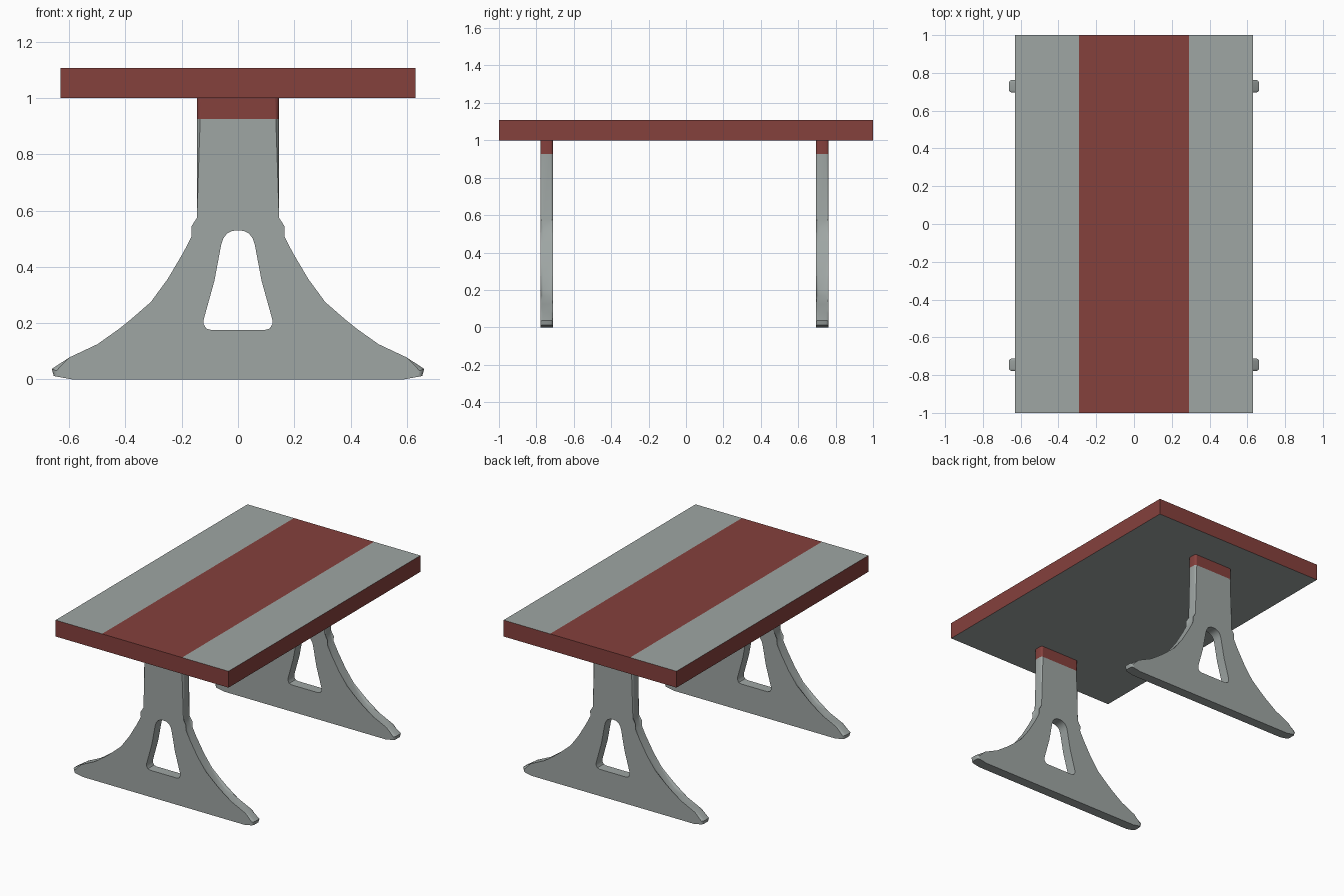
import bpy, bmesh, math

if "Cube" in bpy.data.objects:
    bpy.data.objects.remove(bpy.data.objects["Cube"])


def material(name, rgb):
    m = bpy.data.materials.new(name)
    m.diffuse_color = (*rgb, 1)
    m.use_nodes = True
    m.node_tree.nodes["Principled BSDF"].inputs["Base Color"].default_value = m.diffuse_color
    return m


GREY = material("pale_grey", (0.345, 0.38, 0.37))
RED = material("brick_red", (0.235, 0.052, 0.046))


def cut(bm, co, no):
    bmesh.ops.bisect_plane(bm, geom=bm.verts[:] + bm.edges[:] + bm.faces[:],
                           plane_co=co, plane_no=no)


def finish(bm, name):
    me = bpy.data.meshes.new(name)
    bm.to_mesh(me)
    bm.free()
    me.materials.append(GREY)
    me.materials.append(RED)
    ob = bpy.data.objects.new(name, me)
    bpy.context.collection.objects.link(ob)
    return ob


# Tabletop: grey slab with red rim and red centre stripe
bm = bmesh.new()
bmesh.ops.create_cube(bm, size=1)
for v in bm.verts:
    v.co = (v.co.x * 1.262, v.co.y * 2, 1.054 + v.co.z * 0.108)
for x in (-0.292, 0.292):
    cut(bm, (x, 0, 0), (1, 0, 0))
bm.normal_update()
for f in bm.faces:
    rim = abs(f.normal.z) < 0.5
    stripe = f.normal.z > 0.5 and abs(f.calc_center_median().x) < 0.29
    f.material_index = 1 if rim or stripe else 0
finish(bm, "tabletop")

# Right half of a trestle leg: outer outline, then the window outline (x, z)
OUTER = [(0, 0), (0.59, 0), (0.655, 0.012), (0.662, 0.037), (0.60, 0.078),
         (0.50, 0.125), (0.415, 0.168), (0.375, 0.2), (0.31, 0.275),
         (0.25, 0.357), (0.195, 0.45), (0.165, 0.508), (0.152, 0.54),
         (0.146, 0.575), (0.146, 1.0), (0, 1.0)]
HOLE = [(0, 0.53), (0.02, 0.528), (0.04, 0.518), (0.053, 0.5), (0.06, 0.478),
        (0.084, 0.35), (0.122, 0.213), (0.122, 0.196), (0.113, 0.181),
        (0.097, 0.176), (0, 0.176)]
HALF = 0.033


def leg(name, y):
    bm = bmesh.new()
    pts = OUTER + HOLE
    front = [bm.verts.new((x, -HALF, z)) for x, z in pts]
    back = [bm.verts.new((x, HALF, z)) for x, z in pts]
    bm.faces.new(front)
    bm.faces.new(back[::-1])
    for i in range(len(pts)):
        j = (i + 1) % len(pts)
        if pts[i][0] or pts[j][0]:
            bm.faces.new((front[i], back[i], back[j], front[j]))
    # rounded outer edges, from the toe up to the neck
    rim = [bm.edges.get((s[i], s[i + 1])) for s in (front, back)
           for i in range(2, len(OUTER) - 2)]
    bmesh.ops.bevel(bm, geom=rim, offset=0.014, offset_type='OFFSET', segments=3,
                    profile=0.5, affect='EDGES', clamp_overlap=False)
    # red band under the tabletop
    cut(bm, (0, 0, 0.926), (0, 0, 1))
    bm.normal_update()
    for f in bm.faces:
        f.material_index = 1 if f.calc_center_median().z > 0.926 else 0
        f.smooth = abs(f.normal.y) < 0.99
    for e in bm.edges:
        e.smooth = e.calc_face_angle(math.pi) < math.radians(32)
    ob = finish(bm, name)
    ob.location.y = y
    mod = ob.modifiers.new("mirror", 'MIRROR')
    mod.use_axis = (True, False, False)


leg("front_leg", -0.745)
leg("back_leg", 0.729)
